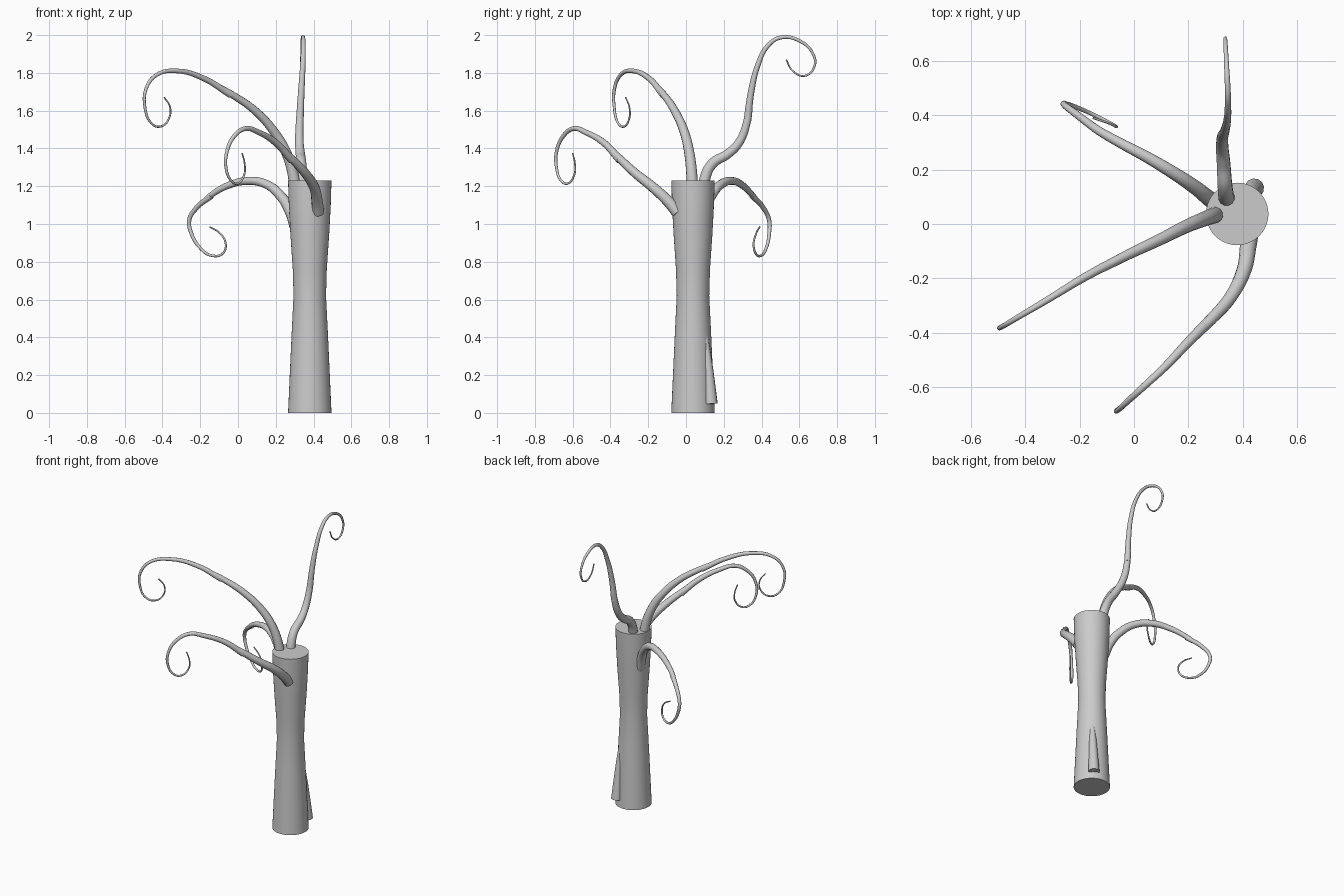
import bpy, bmesh, math
from mathutils import Vector

CX, CY = 0.38, 0.037


def trunk():
    # hourglass trunk: lathe of a short profile, capped both ends
    profile = [(0.115, 0), (0.106, 0.2), (0.096, 0.42), (0.086, 0.62), (0.09, 0.76),
               (0.103, 0.95), (0.111, 1.1), (0.115, 1.23)]
    n = 40
    bm = bmesh.new()
    rings = [[bm.verts.new((CX + r * math.cos(2 * math.pi * i / n),
                            CY + r * math.sin(2 * math.pi * i / n), z)) for i in range(n)]
             for r, z in profile]
    for a, b in zip(rings, rings[1:]):
        for i in range(n):
            j = (i + 1) % n
            bm.faces.new((a[i], a[j], b[j], b[i]))
    bm.faces.new(rings[0][::-1])
    bm.faces.new(rings[-1])
    me = bpy.data.meshes.new("trunk")
    bm.to_mesh(me)
    bm.free()
    ob = bpy.data.objects.new("trunk", me)
    bpy.context.collection.objects.link(ob)
    finish(ob)


def finish(ob, convert=False):
    bpy.ops.object.select_all(action='DESELECT')
    ob.select_set(True)
    bpy.context.view_layer.objects.active = ob
    if convert:
        bpy.ops.object.convert(target='MESH')
    bpy.ops.object.shade_smooth_by_angle(angle=math.radians(40))


def tube(name, pts, radii):
    # smooth tapered tube through the points
    cu = bpy.data.curves.new(name, 'CURVE')
    cu.dimensions = '3D'
    cu.bevel_depth = 1.0
    cu.bevel_resolution = 4
    cu.resolution_u = 8
    cu.use_fill_caps = True
    sp = cu.splines.new('BEZIER')
    sp.bezier_points.add(len(pts) - 1)
    for bp, p, r in zip(sp.bezier_points, pts, radii):
        bp.co = p
        bp.radius = r
        bp.handle_left_type = bp.handle_right_type = 'AUTO'
    ob = bpy.data.objects.new(name, cu)
    bpy.context.collection.objects.link(ob)
    finish(ob, True)


def branch(name, pts, joint):
    # limb, then a curled tendril that starts at the joint, overlapping it
    pts = [Vector(p) for p in pts]
    d = [0.0]
    for a, b in zip(pts, pts[1:]):
        d.append(d[-1] + (b - a).length)
    radii = [0.028 * (1 - s / d[-1]) ** 1.3 + 0.004 for s in d]
    end = joint + 2
    tube(name + "_limb", pts[:end], radii[:end - 1] + [radii[end - 1] * 0.6])
    tend = pts[joint:]
    tend[0] = tend[0] + Vector((0, 0, -0.006))
    tube(name + "_tendril", tend, radii[joint:])


trunk()

branch("back_branch", [
    (0.345, 0.095, 1.15), (0.34, 0.10, 1.24), (0.335, 0.14, 1.32), (0.33, 0.22, 1.37),
    (0.325, 0.28, 1.43), (0.327, 0.325, 1.55), (0.335, 0.345, 1.70), (0.343, 0.38, 1.84),
    (0.346, 0.43, 1.94), (0.345, 0.50, 1.987), (0.34, 0.60, 1.97), (0.337, 0.67, 1.905),
    (0.336, 0.68, 1.835), (0.337, 0.63, 1.785), (0.338, 0.565, 1.81), (0.34, 0.53, 1.87)], 5)

branch("left_branch", [
    (0.305, 0.035, 1.15), (0.29, 0.03, 1.27), (0.25, 0.015, 1.39), (0.19, -0.01, 1.49),
    (0.09, -0.06, 1.60), (-0.04, -0.122, 1.69), (-0.18, -0.195, 1.77), (-0.32, -0.28, 1.81),
    (-0.43, -0.345, 1.79), (-0.485, -0.378, 1.72), (-0.493, -0.38, 1.62), (-0.46, -0.36, 1.535),
    (-0.41, -0.328, 1.516), (-0.365, -0.30, 1.56), (-0.36, -0.30, 1.62), (-0.39, -0.32, 1.67)], 5)

branch("front_branch", [
    (0.425, -0.045, 1.06), (0.42, -0.085, 1.11), (0.405, -0.17, 1.19), (0.355, -0.27, 1.27),
    (0.285, -0.35, 1.345), (0.20, -0.435, 1.43), (0.11, -0.53, 1.485), (0.04, -0.595, 1.505),
    (-0.02, -0.65, 1.465), (-0.058, -0.685, 1.385), (-0.063, -0.685, 1.295), (-0.035, -0.66, 1.228),
    (0.0, -0.625, 1.215), (0.034, -0.59, 1.265), (0.035, -0.588, 1.32), (0.022, -0.60, 1.375)], 4)

branch("low_branch", [
    (0.31, 0.07, 0.97), (0.275, 0.095, 1.07), (0.225, 0.135, 1.15), (0.15, 0.185, 1.21),
    (0.05, 0.245, 1.228), (-0.05, 0.298, 1.205), (-0.14, 0.35, 1.155), (-0.22, 0.41, 1.085),
    (-0.258, 0.44, 1.02), (-0.245, 0.44, 0.945), (-0.20, 0.425, 0.873), (-0.14, 0.398, 0.833),
    (-0.08, 0.368, 0.845), (-0.065, 0.358, 0.895), (-0.095, 0.372, 0.95), (-0.15, 0.39, 0.985)], 6)

# tapered stub merging into the rear of the trunk foot
tube("root_stub", [(0.443, 0.132, 0.048), (0.437, 0.117, 0.24), (0.43, 0.098, 0.43)],
     [0.036, 0.026, 0.015])
